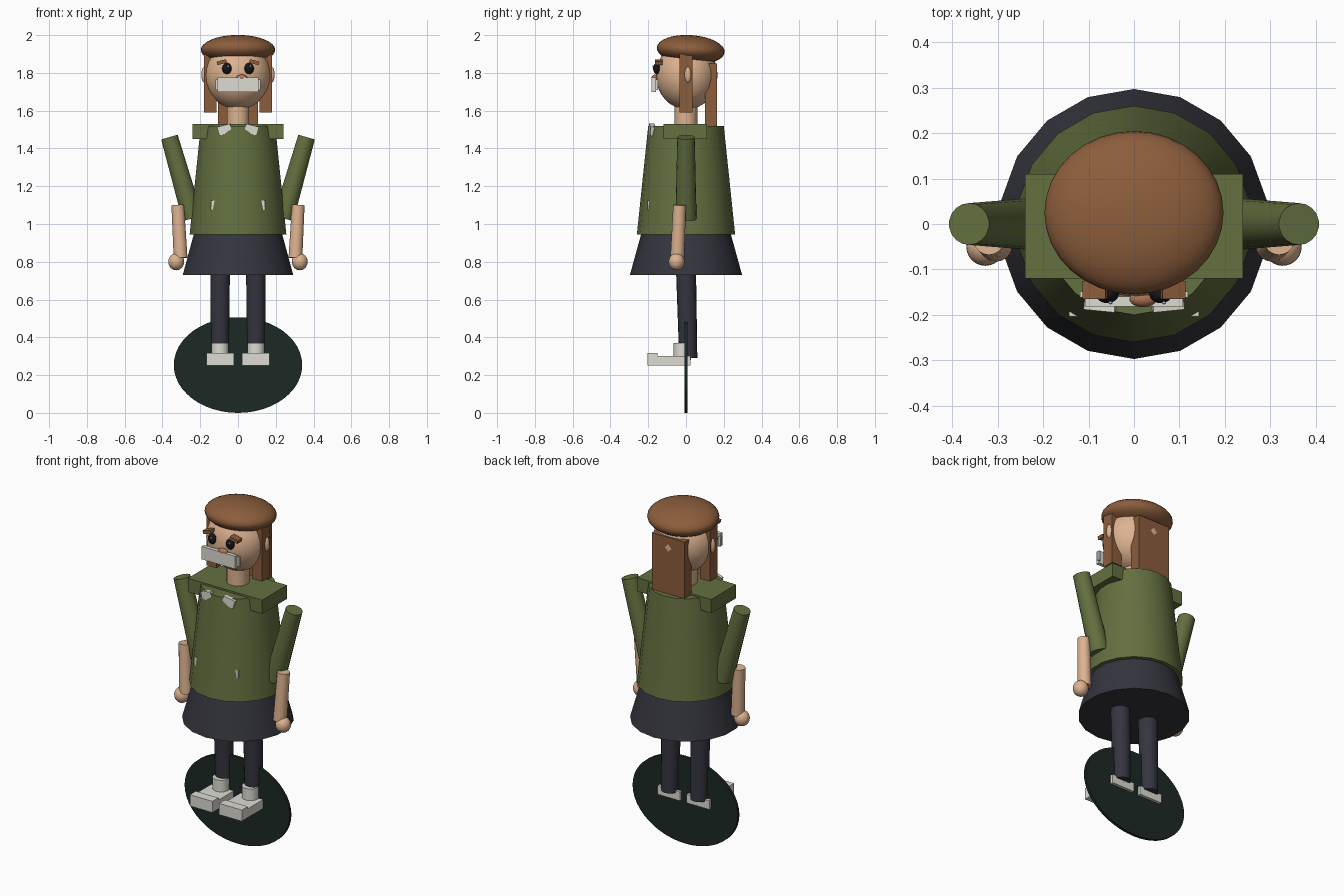
import bpy, math
from mathutils import Vector

if "Cube" in bpy.data.objects:
    bpy.data.objects.remove(bpy.data.objects["Cube"])


def material(name, rgb):
    m = bpy.data.materials.new(name)
    m.diffuse_color = (*rgb, 1)
    m.use_nodes = True
    m.node_tree.nodes["Principled BSDF"].inputs["Base Color"].default_value = m.diffuse_color
    return m


GREEN = material("olive", (0.125, 0.16, 0.05))
BROWN = material("brown", (0.26, 0.11, 0.045))
SKIN = material("skin", (0.73, 0.45, 0.28))
DARK = material("charcoal", (0.035, 0.036, 0.048))
BASE = material("dark_green", (0.012, 0.022, 0.018))
WHITE = material("off_white", (0.72, 0.71, 0.65))
BLACK = material("black", (0.008, 0.008, 0.01))
NOSE = material("nose_tan", (0.42, 0.17, 0.09))


def finish(name, mat, smooth=True):
    o = bpy.context.object
    o.name = name
    o.data.materials.append(mat)
    if smooth:
        bpy.ops.object.shade_smooth_by_angle(angle=math.radians(35))
    return o


def box(name, lo, hi, mat, rot=(0, 0, 0)):
    lo, hi = Vector(lo), Vector(hi)
    bpy.ops.mesh.primitive_cube_add(size=1, location=(lo + hi) / 2, rotation=rot)
    bpy.context.object.scale = hi - lo
    return finish(name, mat, False)


def ball(name, loc, radii, mat, rot=(0, 0, 0), segs=24):
    bpy.ops.mesh.primitive_uv_sphere_add(segments=segs, ring_count=segs // 2,
                                         radius=1, location=loc, rotation=rot)
    bpy.context.object.scale = radii
    return finish(name, mat)


def limb(name, a, b, r1, r2, mat, sides=18):
    """Tapered cylinder from a (radius r1) to b (radius r2)."""
    a, b = Vector(a), Vector(b)
    d = b - a
    bpy.ops.mesh.primitive_cone_add(vertices=sides, radius1=r1, radius2=r2,
                                    depth=d.length, location=(a + b) / 2)
    bpy.context.object.rotation_mode = 'QUATERNION'
    bpy.context.object.rotation_quaternion = Vector((0, 0, 1)).rotation_difference(d)
    return finish(name, mat)


# upright oval backing disc
disc = limb("base_disc", (0, 0.008, 0.253), (0, -0.008, 0.253), 1, 1, BASE, 48)
disc.scale = (0.34, 0.253, 1)

# body
limb("skirt", (0, 0, 0.73), (0, 0, 0.955), 0.297, 0.235, DARK)
limb("torso", (0, 0, 0.945), (0, 0, 1.52), 0.26, 0.2, GREEN)
box("shoulder_yoke", (-0.24, -0.12, 1.45), (0.24, 0.11, 1.53), GREEN)
limb("neck", (0, 0, 1.48), (0, 0, 1.65), 0.06, 0.06, SKIN)

# head and hat
ball("head", (0, 0.004, 1.787), (0.175, 0.163, 0.18), SKIN, segs=32)
ball("hat", (0, 0.025, 1.922), (0.197, 0.18, 0.078), BROWN, (math.radians(-4), 0, 0), 32)
box("back_hair", (-0.105, 0.10, 1.51), (0.105, 0.165, 1.85), BROWN)

# face
ball("nose", (0.02, -0.165, 1.773), (0.03, 0.018, 0.018), NOSE)
box("face_plate", (-0.108, -0.182, 1.70), (0.108, -0.160, 1.775), WHITE)

for s, side in ((-1, "left"), (1, "right")):
    def mir(x, y, z):
        return (s * x, y, z)

    def mbox(name, lo, hi, mat, rot=(0, 0, 0)):
        xs = sorted((s * lo[0], s * hi[0]))
        rot = (rot[0], s * rot[1], s * rot[2])
        return box(f"{side}_{name}", (xs[0], *lo[1:]), (xs[1], *hi[1:]), mat, rot)

    # facial details
    ball(side + "_eye", mir(0.059, -0.155, 1.823), (0.025, 0.019, 0.03), BLACK)
    ball(side + "_eye_glint", (s * 0.059 + 0.007, -0.173, 1.835), (0.005, 0.004, 0.005), WHITE, segs=10)
    ball(side + "_ear", mir(0.178, 0.01, 1.79), (0.016, 0.018, 0.042), SKIN)
    mbox("brow", (0.06, -0.165, 1.847), (0.112, -0.125, 1.866), BROWN, (0, 0.25, 0))
    mbox("plate_end", (0.106, -0.162, 1.71), (0.119, -0.148, 1.765), WHITE)
    mbox("hair_strand", (0.115, -0.035, 1.59), (0.18, 0.035, 1.90), BROWN)

    # collar and pocket corners poking through the torso
    mbox("collar", (0.035, -0.192, 1.475), (0.105, -0.165, 1.523), WHITE, (0, 0.25, 0.1))
    mbox("pocket", (0.08, -0.203, 1.075), (0.143, -0.18, 1.125), WHITE)

    # arms
    limb(side + "_sleeve", mir(0.24, 0, 1.03), mir(0.363, 0, 1.46), 0.056, 0.046, GREEN)
    limb(side + "_forearm", mir(0.304, -0.046, 0.82), mir(0.319, -0.034, 1.10), 0.037, 0.034, SKIN)
    ball(side + "_hand", mir(0.327, -0.05, 0.80), (0.042, 0.042, 0.045), SKIN)

    # legs and shoes
    limb(side + "_leg", mir(0.095, 0.012, 0.29), mir(0.095, 0, 0.76), 0.048, 0.053, DARK)
    limb(side + "_sock", mir(0.095, -0.02, 0.28), mir(0.095, -0.02, 0.37), 0.046, 0.046, WHITE)
    mbox("shoe", (0.022, -0.2, 0.25), (0.168, 0.025, 0.302), WHITE)
    mbox("shoe_toe", (0.022, -0.205, 0.25), (0.168, -0.15, 0.316), WHITE)
